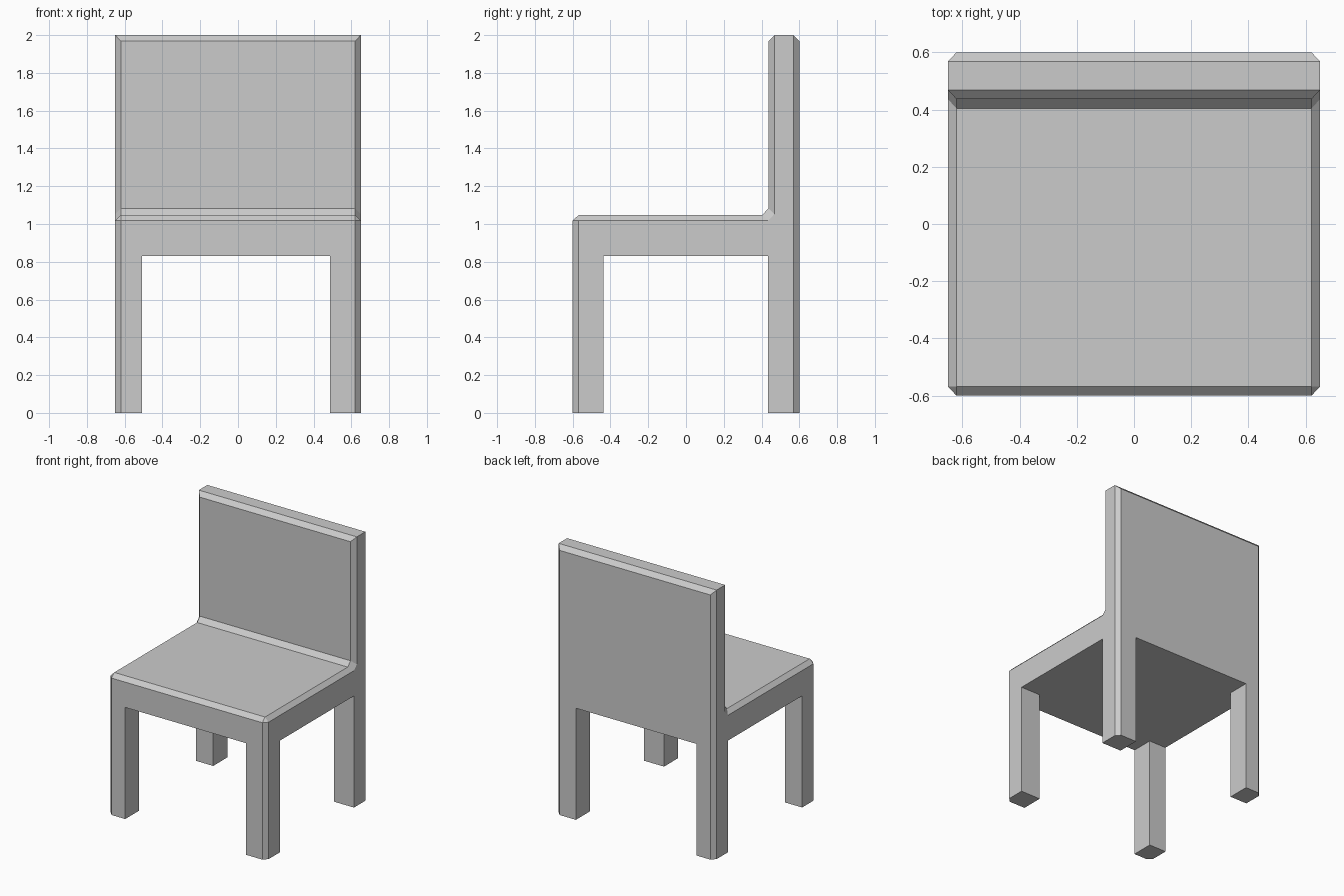
import bpy, bmesh

if "Cube" in bpy.data.objects:
    bpy.data.objects.remove(bpy.data.objects["Cube"])

# Chair side silhouette (y, z): full-size profile, and the inset one at the chamfered sides
mid = [(-.6, 0), (-.6, 1.018), (-.568, 1.048), (.404, 1.048), (.436, 1.083),
       (.436, 1.968), (.468, 2), (.568, 2), (.6, 1.968), (.6, 0)]
side = [(-.568, 0), (-.568, 1.018), (-.568, 1.018), (.436, 1.018), (.468, 1.053),
        (.468, 2), (.468, 2), (.568, 2), (.568, 2), (.568, 0)]

# Body: loft the silhouette across x, narrowing at the ends to form the chamfers
bm = bmesh.new()
rings = [[bm.verts.new((x, y, z)) for y, z in prof]
         for x, prof in ((-.65, side), (-.62, mid), (.62, mid), (.65, side))]
n = len(mid)
for a, b in zip(rings, rings[1:]):
    for i in range(n):
        j = (i + 1) % n
        bm.faces.new((a[i], a[j], b[j], b[i]))
for ring in (rings[0], rings[-1]):
    bm.faces.new(ring)
bmesh.ops.remove_doubles(bm, verts=bm.verts, dist=1e-4)
bmesh.ops.dissolve_limit(bm, angle_limit=0.001, verts=bm.verts, edges=bm.edges)
bmesh.ops.recalc_face_normals(bm, faces=bm.faces)
mesh = bpy.data.meshes.new("chair")
bm.to_mesh(mesh)
bm.free()
chair = bpy.data.objects.new("chair", mesh)
bpy.context.collection.objects.link(chair)


def cut_opening(name, lo, hi):
    """Subtract a box spanning lo..hi from the chair."""
    center = [(a + b) / 2 for a, b in zip(lo, hi)]
    bpy.ops.mesh.primitive_cube_add(size=1, location=center)
    cutter = bpy.context.object
    cutter.name = name
    cutter.scale = [b - a for a, b in zip(lo, hi)]
    cutter.hide_render = True
    mod = chair.modifiers.new(name, 'BOOLEAN')
    mod.operation = 'DIFFERENCE'
    mod.solver = 'EXACT'
    mod.object = cutter
    bpy.context.view_layer.objects.active = chair
    bpy.ops.object.modifier_apply(modifier=name)
    bpy.data.objects.remove(cutter)


# Openings between the legs, front-to-back and side-to-side
cut_opening("front_opening", (-.508, -1, -.5), (.486, 1, .83))
cut_opening("side_opening", (-1, -.436, -.5), (1, .434, .83))
